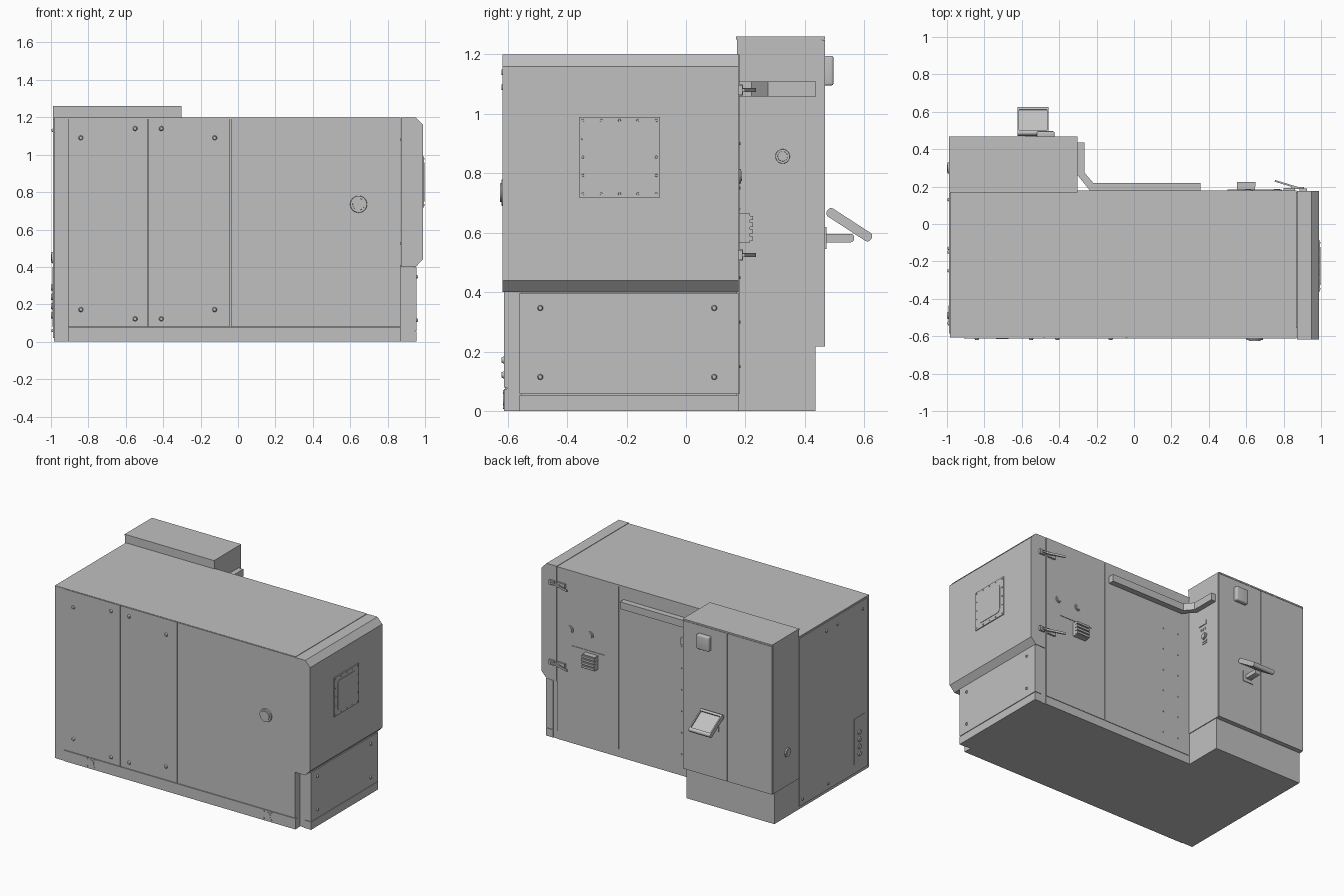
import bpy, bmesh, math
from mathutils import Matrix, Vector

cube = bpy.data.objects.get("Cube")
if cube:
    bpy.data.objects.remove(cube, do_unlink=True)

grey = bpy.data.materials.new("light_grey")
grey.use_nodes = True
colour = (0.53, 0.53, 0.53, 1)
grey.diffuse_color = colour
grey.node_tree.nodes["Principled BSDF"].inputs["Base Color"].default_value = colour

AXES = {"x": Vector((1, 0, 0)), "y": Vector((0, 1, 0)), "z": Vector((0, 0, 1))}


def finish(name, bm, smooth=False):
    bmesh.ops.recalc_face_normals(bm, faces=bm.faces)
    mesh = bpy.data.meshes.new(name)
    bm.to_mesh(mesh)
    bm.free()
    mesh.materials.append(grey)
    obj = bpy.data.objects.new(name, mesh)
    bpy.context.collection.objects.link(obj)
    if smooth:
        bpy.ops.object.select_all(action="DESELECT")
        obj.select_set(True)
        bpy.context.view_layer.objects.active = obj
        bpy.ops.object.shade_smooth_by_angle(angle=math.radians(35))
    return obj


def add_box(bm, xs, ys, zs):
    centre = Vector([sum(r) / 2 for r in (xs, ys, zs)])
    size = [abs(r[1] - r[0]) for r in (xs, ys, zs)]
    matrix = Matrix.Translation(centre) @ Matrix.Diagonal((*size, 1))
    bmesh.ops.create_cube(bm, size=1, matrix=matrix)


def box(name, xs, ys, zs, corner=0, along=None):
    """Box, optionally with the edges along one axis rounded."""
    bm = bmesh.new()
    add_box(bm, xs, ys, zs)
    if corner:
        edges = [e for e in bm.edges if along is None or
                 abs((e.verts[0].co - e.verts[1].co).normalized().dot(AXES[along])) > 0.9]
        bmesh.ops.bevel(bm, geom=edges, offset=corner, segments=4, profile=0.5, affect="EDGES")
    return finish(name, bm, corner > 0)


def discs(name, axis, spots, radius, depth, tip=1.0, sides=16):
    """Round studs centred on each spot, narrowing to tip along the axis."""
    bm = bmesh.new()
    direction = -AXES["y"] if axis == "-y" else -AXES["x"] if axis == "-x" else AXES[axis]
    turn = direction.to_track_quat("Z", "Y").to_matrix().to_4x4()
    for spot in spots:
        bmesh.ops.create_cone(bm, cap_ends=True, segments=sides, radius1=radius,
                              radius2=radius * tip, depth=depth,
                              matrix=Matrix.Translation(spot) @ turn)
    return finish(name, bm, True)


def prism(name, outline, shift):
    bm = bmesh.new()
    face = bm.faces.new([bm.verts.new(p) for p in outline])
    out = bmesh.ops.extrude_face_region(bm, geom=[face])
    bmesh.ops.translate(bm, vec=shift,
                        verts=[v for v in out["geom"] if isinstance(v, bmesh.types.BMVert)])
    return finish(name, bm)


# Main enclosure
FRONT, BACK, LEFT = -0.612, 0.18, -0.985
GAP = 0.002
box("main_body", (LEFT, 0.868), (-0.602, 0.176), (0, 1.195))
box("roof_panel", (LEFT, 0.868), (-0.606, BACK), (1.19, 1.2))
box("base_rail", (-0.91, 0.87), (FRONT, -0.58), (0, 0.075))
box("front_corner_strip", (LEFT, -0.912), (-0.608, -0.59), (0, 1.198))
for label, x0, x1 in (("outer", -0.91, -0.48), ("middle", -0.48, -0.04), ("wide", -0.04, 0.87)):
    box("front_panel_" + label, (x0 + GAP, x1 - GAP), (FRONT, -0.59), (0.079, 1.198))

# Front bolts, lock and levelling points
spots = [(x, FRONT - 0.003, z) for x, inset in
         ((-0.84, 0.05), (-0.55, 0), (-0.41, 0), (-0.125, 0.05))
         for z in (0.122 + inset, 1.14 - inset)]
discs("front_bolts", "-y", spots, 0.014, 0.012, 0.6)
discs("front_lock_ring", "-y", [(0.645, FRONT - 0.003, 0.735)], 0.046, 0.012, 0.95, 32)
discs("front_lock_core", "-y", [(0.645, FRONT - 0.006, 0.735)], 0.033, 0.014, 0.95, 32)
feet = (-0.705, 0.655)
discs("levelling_caps", "-y", [(x, FRONT, 0.04) for x in feet], 0.025, 0.006, 1, 24)
discs("levelling_screws", "-y", [(x + i, FRONT, 0.04 + k) for x in feet
      for i in (-0.028, 0.028) for k in (-0.026, 0.026)], 0.006, 0.006)

# End door with chamfered top and bottom edges
prism("end_door", [(x, -0.617, z) for x, z in
      ((0.872, 0.4), (0.95, 0.4), (0.988, 0.44), (0.988, 1.16), (0.95, 1.2), (0.872, 1.2))],
      (0, 0.794, 0))
box("lower_end_core", (0.86, 0.945), (-0.555, 0.172), (0, 0.41))
box("lower_end_panel", (0.9, 0.955), (-0.56, 0.176), (0.058, 0.398))
box("lower_end_rail", (0.9, 0.955), (-0.56, 0.176), (0, 0.054))
discs("lower_end_bolts", "x", [(0.957, y, z) for y in (-0.49, 0.095) for z in (0.115, 0.347)],
      0.011, 0.012, 0.6)

# Window with screwed frame
box("window_frame", (0.985, 0.994), (-0.36, -0.087), (0.718, 0.99))
box("window_pane", (0.99, 0.997), (-0.326, -0.122), (0.75, 0.957), 0.025, "x")
steps = [i / 4 for i in range(5)]
screws = [(0.995, -0.347 + 0.247 * a, 0.731 + 0.247 * b) for a in steps for b in steps
          if a in (0, 1) or b in (0, 1)]
discs("window_screws", "x", screws, 0.005, 0.006, 0.8, 10)

# Rear control cabinet
SIDE, REAR = -0.302, 0.467
box("cabinet_plinth", (LEFT, -0.307), (0.17, 0.435), (0, 0.225))
box("cabinet_body", (-0.99, SIDE), (0.172, 0.458), (0.218, 1.255))
box("cabinet_top", (-0.99, SIDE), (0.168, REAR), (1.25, 1.26))
for label, x0, x1 in (("left", -0.645, SIDE), ("right", -0.99, -0.645)):
    box("cabinet_door_" + label, (x0 + GAP, x1 - GAP), (0.45, REAR), (0.218, 1.248))
box("cabinet_vent_box", (-0.52, -0.425), (0.46, 0.496), (1.095, 1.195), 0.008)

# Controls on the cabinet side
box("display", (SIDE - 0.01, SIDE + 0.005), (0.277, 0.347), (0.938, 0.966))
for i in range(3):
    y = 0.292 + 0.02 * i
    box("switch", (SIDE - 0.01, SIDE + 0.004), (y, y + 0.005), (0.9, 0.915))
discs("stop_button_collar", "x", [(SIDE, 0.325, 0.857)], 0.025, 0.012, 0.95, 24)
discs("stop_button", "x", [(SIDE + 0.004, 0.325, 0.857)], 0.018, 0.014, 0.9, 24)
for z in (0.8, 0.815):
    box("port", (SIDE - 0.01, SIDE + 0.004), (0.309, 0.349), (z, z + 0.009))

# Tilted operator screen on a bracket
bm = bmesh.new()
add_box(bm, (-0.083, 0.083), (-0.088, 0.088), (-0.016, 0.016))
bmesh.ops.bevel(bm, geom=[e for e in bm.edges if abs(e.verts[0].co.x - e.verts[1].co.x) > 0.1],
                offset=0.013, segments=4, profile=0.5, affect="EDGES")
bm.normal_update()
top = [f for f in bm.faces if f.normal.z > 0.99]
bmesh.ops.inset_region(bm, faces=top, thickness=0.012)
bmesh.ops.inset_region(bm, faces=top, thickness=0.001, depth=-0.008)
bmesh.ops.transform(bm, verts=bm.verts, matrix=Matrix.Translation((-0.54, 0.549, 0.627))
                    @ Matrix.Rotation(math.radians(-33), 4, "X"))
finish("operator_screen", bm, True)
box("screen_arm", (-0.56, -0.52), (0.46, 0.565), (0.568, 0.596), 0.01, "x")
box("screen_mount", (-0.58, -0.5), (0.46, 0.472), (0.545, 0.62))

# Cable duct bent from the enclosure to the cabinet
duct = ((-0.301, 0.437), (-0.265, 0.437), (-0.265, 0.275), (-0.218, 0.22), (0.355, 0.22),
        (0.355, 0.178), (-0.235, 0.178), (-0.301, 0.26))
prism("cable_duct", [(x, y, 1.058) for x, y in duct], (0, 0, 0.05))

# Rear panels
for label, x0, x1 in (("service", -0.3, 0.39), ("door", 0.39, 0.868)):
    box("rear_panel_" + label, (x0 + GAP, x1 - GAP), (0.16, BACK), (0.058, 1.198))
discs("rear_panel_bolts", "y", [(x, BACK, 0.15 + 0.15 * i) for x in (-0.09, -0.21)
      for i in range(6)], 0.006, 0.006, 0.8, 10)

# Rear ports and louvred vent
discs("rear_ports", "y", [(x, BACK, 0.79) for x in (0.61, 0.765)], 0.026, 0.01, 0.95, 24)
discs("rear_port_cores", "y", [(x, BACK + 0.003, 0.79) for x in (0.61, 0.765)], 0.017, 0.01, 0.9, 24)
box("vent_housing", (0.552, 0.648), (0.17, 0.216), (0.568, 0.664))
for i in range(4):
    z = 0.574 + 0.023 * i
    box("vent_slat", (0.55, 0.65), (0.2, 0.225), (z, z + 0.014))
box("vent_ledge", (0.5, 0.75), (0.17, 0.184), (0.678, 0.682))

# Toggle latches of the end door
for z in (0.525, 1.08):
    box("latch_base", (0.8, 0.862), (0.17, 0.192), (z - 0.018, z + 0.018))
    box("latch_keeper", (0.885, 0.925), (0.17, 0.19), (z - 0.016, z + 0.016))
    box("latch_hook", (0.84, 0.91), (0.186, 0.198), (z - 0.006, z + 0.006))
    prism("latch_lever", [(x, y, z - 0.007) for x, y in
          ((0.75, 0.227), (0.755, 0.235), (0.88, 0.197), (0.878, 0.188))], (0, 0, 0.014))

# Left side panel, lock, bolts and connector plate
box("left_panel", (-0.99, -0.97), (-0.585, 0.165), (0.02, 1.19))
studs = [(-0.991, y, 1.13) for y in (-0.53, -0.25, -0.13)]
studs += [(-0.991, y, 0.06) for y in (-0.15, 0.13)]
discs("left_bolts", "-x", studs, 0.011, 0.01, 0.6)
discs("left_lock", "-x", [(-0.991, 0.3, 0.45)], 0.032, 0.014, 0.9, 24)
discs("left_lock_core", "-x", [(-0.994, 0.3, 0.45)], 0.02, 0.012, 0.9, 24)
box("connector_plate", (-0.993, -0.98), (-0.545, -0.435), (0.08, 0.4))
discs("connectors", "-x", [(-0.994, -0.49, 0.14 + 0.05 * i) for i in range(4)], 0.018, 0.012, 0.85)
